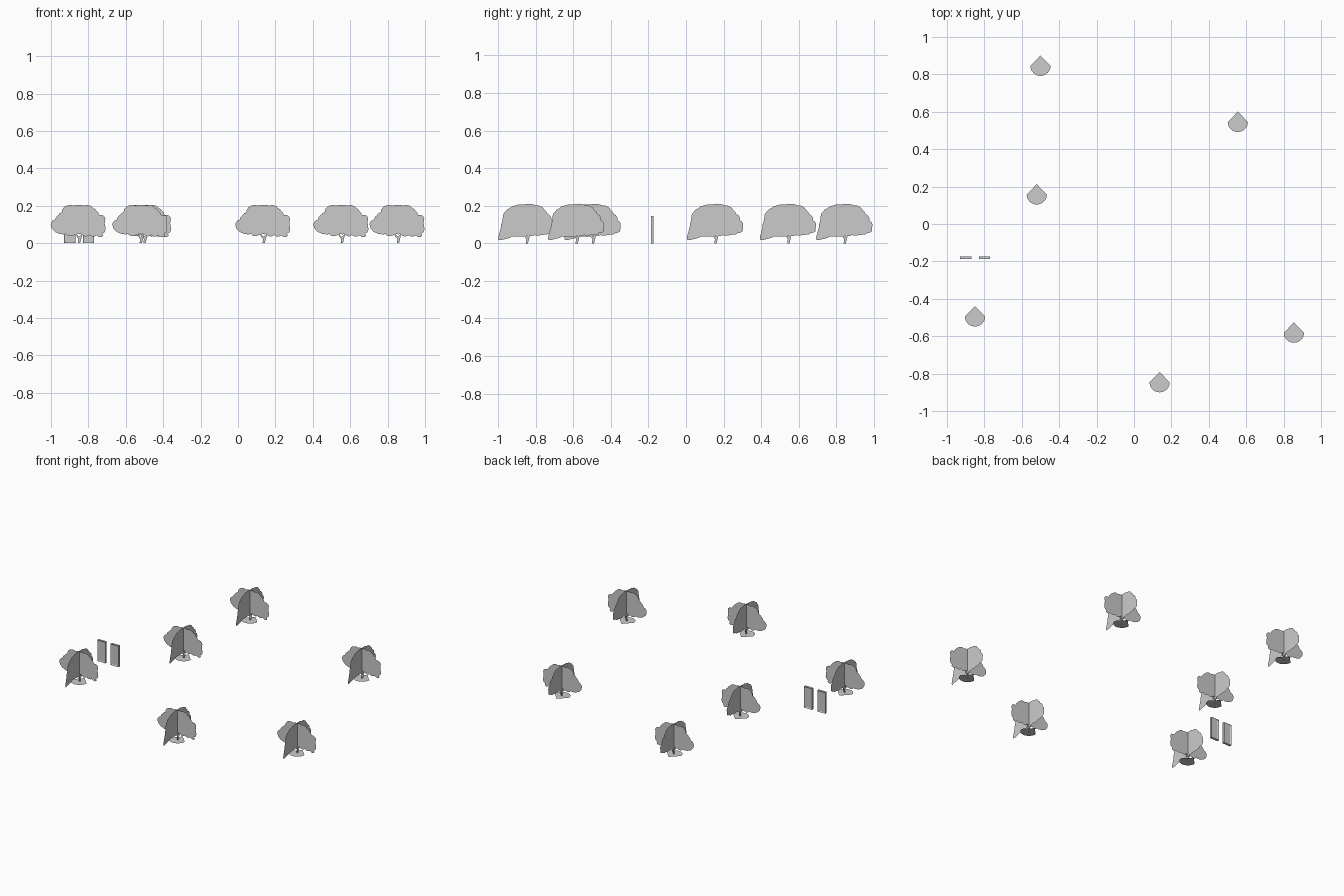
import bpy, bmesh, math
from mathutils import Vector

SPOTS = [(-0.50, 0.845), (0.555, 0.545), (-0.52, 0.157),
         (-0.85, -0.495), (0.855, -0.582), (0.137, -0.847)]

# foliage silhouettes (offset from trunk, height), clockwise
FRONT = [(-0.008, 0.05), (-0.03, 0.042), (-0.05, 0.038), (-0.068, 0.05), (-0.09, 0.048),
         (-0.115, 0.055), (-0.138, 0.07), (-0.15, 0.092), (-0.148, 0.112),
         (-0.128, 0.126), (-0.112, 0.15), (-0.092, 0.165), (-0.082, 0.19),
         (-0.06, 0.202), (-0.03, 0.2), (0.0, 0.203), (0.03, 0.2), (0.056, 0.202),
         (0.076, 0.188), (0.094, 0.172), (0.108, 0.15), (0.13, 0.148),
         (0.141, 0.13), (0.132, 0.112), (0.14, 0.09), (0.137, 0.058), (0.118, 0.053),
         (0.13, 0.042), (0.118, 0.032), (0.095, 0.042), (0.07, 0.036), (0.055, 0.044),
         (0.035, 0.036), (0.015, 0.05)]
SIDE = [(-0.01, 0.05), (-0.03, 0.036), (-0.055, 0.045), (-0.08, 0.035), (-0.105, 0.028),
        (-0.13, 0.022), (-0.149, 0.016), (-0.15, 0.04), (-0.118, 0.048), (-0.13, 0.075),
        (-0.137, 0.1), (-0.122, 0.122), (-0.128, 0.145), (-0.115, 0.168),
        (-0.092, 0.186), (-0.065, 0.2), (-0.03, 0.202), (0.01, 0.204), (0.05, 0.202),
        (0.075, 0.196), (0.093, 0.178), (0.11, 0.155), (0.127, 0.142), (0.13, 0.122),
        (0.146, 0.106), (0.143, 0.085), (0.143, 0.062), (0.12, 0.056), (0.105, 0.046),
        (0.085, 0.056), (0.065, 0.04), (0.045, 0.05), (0.03, 0.04), (0.012, 0.05)]
# bare trunk with forked branches
TRUNK = [(-0.006, 0), (-0.003, 0.022), (-0.022, 0.048), (-0.018, 0.051), (0, 0.034),
         (0.018, 0.051), (0.022, 0.048), (0.003, 0.022), (0.006, 0)]


def scallop(pts):
    # push each edge midpoint outward for leafy bumps
    out = []
    for a, b in zip(pts, pts[1:] + pts[:1]):
        a, b = Vector(a), Vector(b)
        d = b - a
        out += [a, (a + b) / 2 + Vector((-d.y, d.x)) * 0.12]
    return out


def flat_mesh(name, outlines):
    bm = bmesh.new()
    for pts in outlines:
        bm.faces.new([bm.verts.new(p) for p in pts])
    bmesh.ops.triangulate(bm, faces=bm.faces[:])
    me = bpy.data.meshes.new(name)
    bm.to_mesh(me)
    bm.free()
    return me


def place(name, me, x, y):
    ob = bpy.data.objects.new(name, me)
    ob.location = (x, y, 0)
    bpy.context.collection.objects.link(ob)


# crossed tree cards and the round-and-pointed soil patch
front_card = flat_mesh("tree_front_card", [[(u, 0, z) for u, z in p] for p in (scallop(FRONT), TRUNK)])
side_card = flat_mesh("tree_side_card", [[(0, u, z) for u, z in p] for p in (scallop(SIDE), TRUNK)])
arc = [math.pi * (1 + i / 12) for i in range(13)]
patch = flat_mesh("soil_patch", [[(0.054 * math.cos(a), 0.053 * math.sin(a), 0.001) for a in arc]
                                 + [(0, 0.056, 0.001)]])
for x, y in SPOTS:
    place("tree_front_card", front_card, x, y)
    place("tree_side_card", side_card, x, y)
    place("soil_patch", patch, x, y)


def box(bm, cx, cy, cz, sx, sy, sz):
    vs = bmesh.ops.create_cube(bm, size=1)["verts"]
    for v in vs:
        v.co = Vector((cx + v.co.x * sx, cy + v.co.y * sy, cz + v.co.z * sz))
    return vs


# pair of framed doors, recessed on both faces
bm = bmesh.new()
box(bm, 0, 0, 0.0725, 0.06, 0.015, 0.145)
bm.normal_update()
faces = [f for f in bm.faces if abs(f.normal.y) > 0.9]
bmesh.ops.inset_individual(bm, faces=faces, thickness=0.009, depth=0)
for f in faces:
    bmesh.ops.translate(bm, verts=f.verts[:], vec=-f.normal * 0.004)
door = bpy.data.meshes.new("door")
bm.to_mesh(door)
bm.free()
for x in (-0.9, -0.8):
    place("door", door, x, -0.18)
